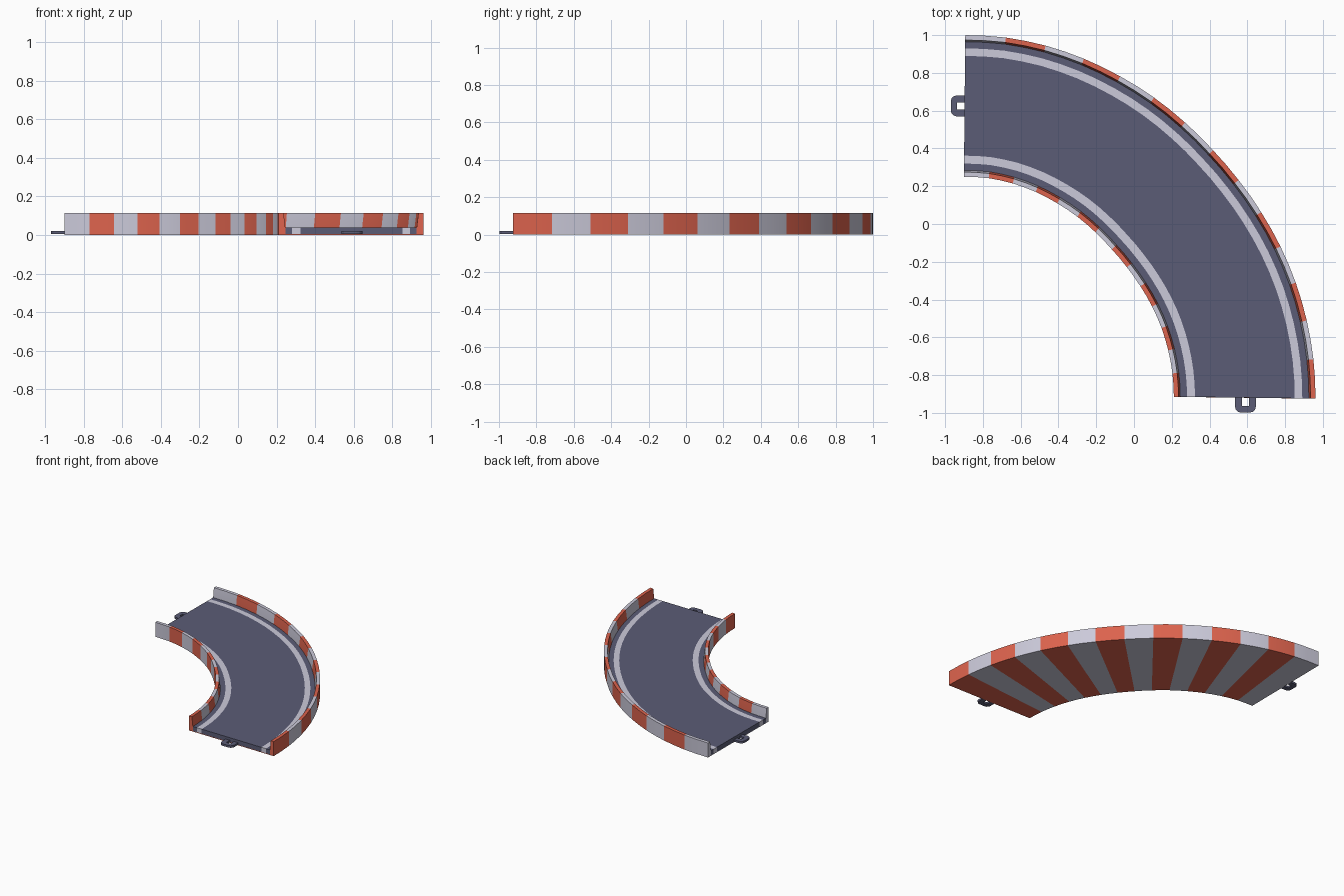
import bpy, bmesh, math

if "Cube" in bpy.data.objects:
    bpy.data.objects.remove(bpy.data.objects["Cube"])

# ---------- materials ----------
def material(name, rgb):
    m = bpy.data.materials.new(name)
    m.diffuse_color = (*rgb, 1)
    m.use_nodes = True
    m.node_tree.nodes["Principled BSDF"].inputs["Base Color"].default_value = m.diffuse_color
    return m

RED = material("barrier red", (0.72, 0.125, 0.075))
WHITE = material("pale grey white", (0.60, 0.59, 0.70))
DARK = material("asphalt blue grey", (0.105, 0.108, 0.18))

# ---------- track path: a quarter turn whose radius opens slightly ----------
CX, CY, WIDTH = -0.90, -0.92, 0.75
BANDS, SUB = 14, 2
STEPS = BANDS * SUB
RADII = [1.861, 1.861, 1.86, 1.859, 1.857, 1.855, 1.855, 1.859,
         1.869, 1.881, 1.892, 1.904, 1.914, 1.92, 1.92]

def path_point(step, t, z):
    """Point at a step along the turn, t across from the inner edge."""
    u = step / SUB
    k = min(int(u), BANDS - 1)
    r = RADII[k] + (RADII[k + 1] - RADII[k]) * (u - k) - WIDTH + t
    f = t / WIDTH
    a0, a1 = 0.26 - 0.41 * f, 90 - 0.2 * f
    a = math.radians(a0 + (a1 - a0) * step / STEPS)
    return (CX + r * math.cos(a), CY + r * math.sin(a), z)

def finish(name, bm, mats, smooth=False):
    bmesh.ops.recalc_face_normals(bm, faces=bm.faces[:])
    me = bpy.data.meshes.new(name)
    bm.to_mesh(me)
    bm.free()
    for m in mats:
        me.materials.append(m)
    ob = bpy.data.objects.new(name, me)
    bpy.context.collection.objects.link(ob)
    if smooth:
        bpy.ops.object.select_all(action='DESELECT')
        ob.select_set(True)
        bpy.context.view_layer.objects.active = ob
        bpy.ops.object.shade_smooth_by_angle(angle=math.radians(30))
    return ob

def sweep(name, profiles, mats):
    """Sweep closed (t, z) profiles along the turn; materials alternate by band."""
    bm = bmesh.new()
    for prof in profiles:
        n = len(prof)
        rings = [[bm.verts.new(path_point(s, t, z)) for t, z in prof]
                 for s in range(STEPS + 1)]
        for s in range(STEPS):
            for i in range(n):
                j = (i + 1) % n
                f = bm.faces.new((rings[s][i], rings[s][j],
                                  rings[s + 1][j], rings[s + 1][i]))
                f.material_index = (s // SUB) % len(mats)
        bm.faces.new(rings[0])
        bm.faces.new(rings[-1]).material_index = (BANDS - 1) % len(mats)
    return finish(name, bm, mats, True)

def box(t0, t1, z0, z1):
    return [(t0, z0), (t1, z0), (t1, z1), (t0, z1)]

# striped channel: both side barriers and the underside
TOP, FLOOR = 0.115, 0.005
sweep("striped_barriers",
      [[(0, 0), (WIDTH, 0), (WIDTH, TOP), (WIDTH - 0.026, TOP),
        (WIDTH - 0.035, 0.04), (WIDTH - 0.035, FLOOR), (0.034, FLOOR),
        (0.034, 0.04), (0.025, TOP), (0, TOP)]], [RED, WHITE])

# road bed, split around the two edge lines
ROAD = 0.04
sweep("road", [box(a, b, FLOOR, ROAD) for a, b in
               ((0.034, 0.07), (0.112, 0.64), (0.68, WIDTH - 0.035))], [DARK])
sweep("edge_lines", [box(a, b, FLOOR, ROAD) for a, b in
                     ((0.07, 0.112), (0.64, 0.68))], [WHITE])

# connector loops: rounded U outlines pointing out of each end
def connector(name, x, y, angle):
    half, length, hole, depth, c = 0.055, 0.074, 0.018, 0.04, 0.03
    outer = [(-half, -0.006)]
    for cx, start in ((-half + c, 180), (half - c, 90)):
        for i in range(4):
            a = math.radians(start - 30 * i)
            outer.append((cx + c * math.cos(a), length - c + c * math.sin(a)))
    outer.append((half, -0.006))
    slot = [(hole, -0.006), (hole, depth), (-hole, depth), (-hole, -0.006)]
    bm = bmesh.new()
    ca, sa = math.cos(angle), math.sin(angle)
    f = bm.faces.new([bm.verts.new((x + p * ca - q * sa, y + p * sa + q * ca, 0.004))
                      for p, q in outer + slot])
    ext = bmesh.ops.extrude_face_region(bm, geom=[f], use_keep_orig=True)
    bmesh.ops.translate(bm, vec=(0, 0, 0.016),
                        verts=[v for v in ext["geom"] if isinstance(v, bmesh.types.BMVert)])
    finish(name, bm, [DARK])

connector("left_connector", -0.896, 0.625, math.radians(90))
connector("front_connector", 0.59, -0.924, math.radians(180))
